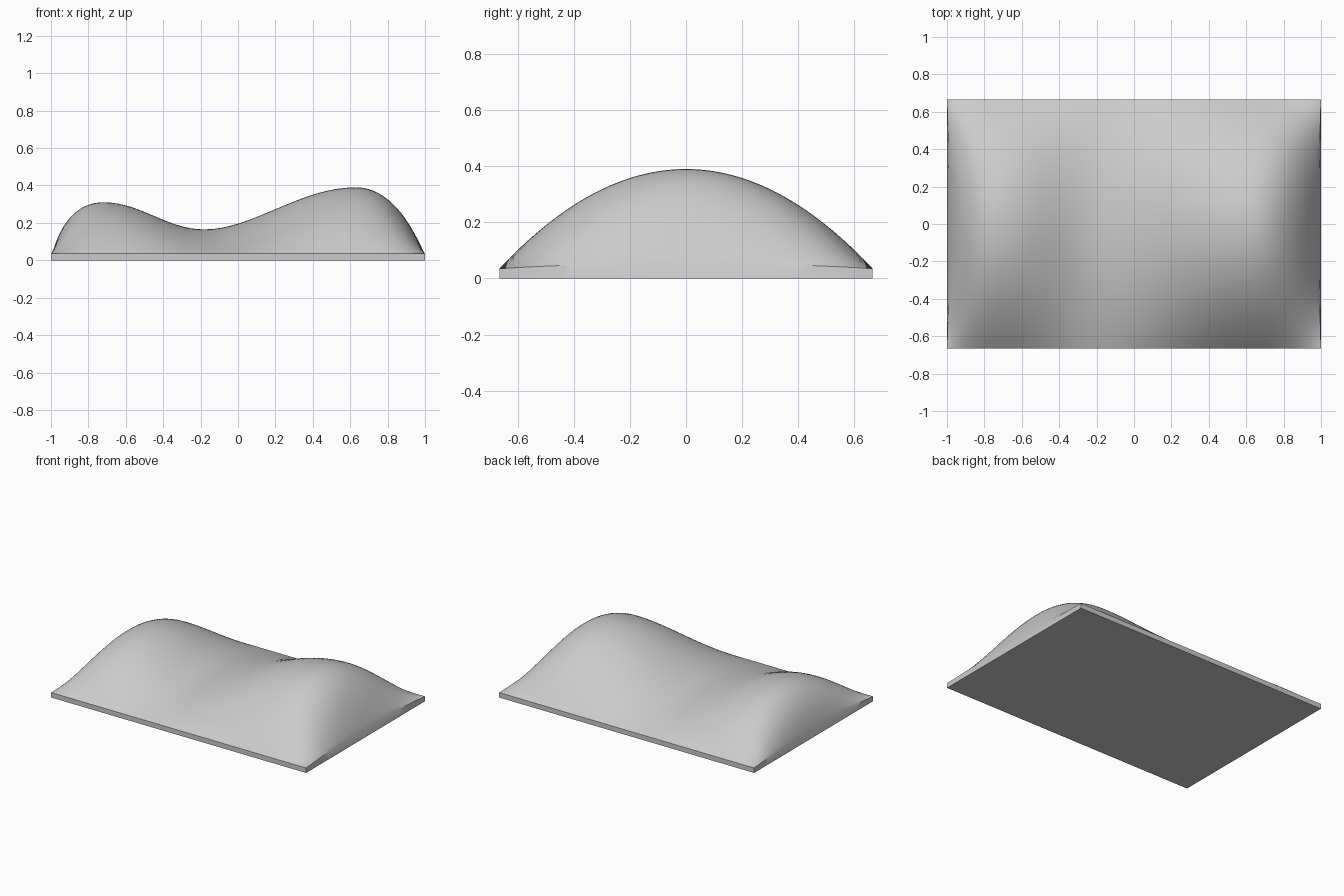
import bpy
import bmesh
from mathutils import Vector
from mathutils.geometry import interpolate_bezier

cube = bpy.data.objects.get("Cube")
if cube:
    bpy.data.objects.remove(cube, do_unlink=True)

HALF_DEPTH = 0.665
RIM = 0.035
STEPS = 16
ROWS = 40

# Two-humped ridge profile (x, z): start, handle, handle, end of each section
SECTIONS = [
    [(-1, 0.055), (-0.95, 0.2), (-0.86, 0.31), (-0.72, 0.31)],
    [(-0.72, 0.31), (-0.52, 0.31), (-0.38, 0.165), (-0.18, 0.165)],
    [(-0.18, 0.165), (0.08, 0.165), (0.33, 0.39), (0.63, 0.39)],
    [(0.63, 0.39), (0.81, 0.39), (0.925, 0.2), (1, 0.055)],
]

ridge = []
for section in SECTIONS:
    points = interpolate_bezier(*[Vector((x, 0, z)) for x, z in section], STEPS + 1)
    ridge += points if not ridge else points[1:]

# Cushion top: the ridge fades to the rim along an arch from front to back
bm = bmesh.new()
grid = []
for j in range(ROWS + 1):
    v = 2 * j / ROWS - 1
    arch = 1 - v * v
    grid.append([
        bm.verts.new((p.x * (1 - 0.012 * arch * p.x ** 8),
                      v * HALF_DEPTH,
                      RIM + (p.z - RIM) * arch))
        for p in ridge
    ])
for near, far in zip(grid, grid[1:]):
    for i in range(len(ridge) - 1):
        bm.faces.new((near[i], near[i + 1], far[i + 1], far[i]))

# Thin side walls and flat underside
border = [e for e in bm.edges if e.is_boundary]
walls = bmesh.ops.extrude_edge_only(bm, edges=border)["geom"]
for vert in [g for g in walls if isinstance(g, bmesh.types.BMVert)]:
    vert.co.z = 0
    if abs(vert.co.x) > 0.98:
        vert.co.x = 1 if vert.co.x > 0 else -1
bottom = [e for e in bm.edges if e.is_boundary]
bmesh.ops.contextual_create(bm, geom=bottom)
bmesh.ops.recalc_face_normals(bm, faces=bm.faces[:])

mesh = bpy.data.meshes.new("contoured_cushion")
bm.to_mesh(mesh)
bm.free()
cushion = bpy.data.objects.new("contoured_cushion", mesh)
bpy.context.collection.objects.link(cushion)

# Plain light grey
grey = bpy.data.materials.new("light_grey")
grey.use_nodes = True
color = (0.6, 0.6, 0.6, 1)
grey.diffuse_color = color
grey.node_tree.nodes["Principled BSDF"].inputs["Base Color"].default_value = color
mesh.materials.append(grey)

bpy.ops.object.select_all(action="DESELECT")
cushion.select_set(True)
bpy.context.view_layer.objects.active = cushion
bpy.ops.object.shade_smooth_by_angle(angle=0.52)
